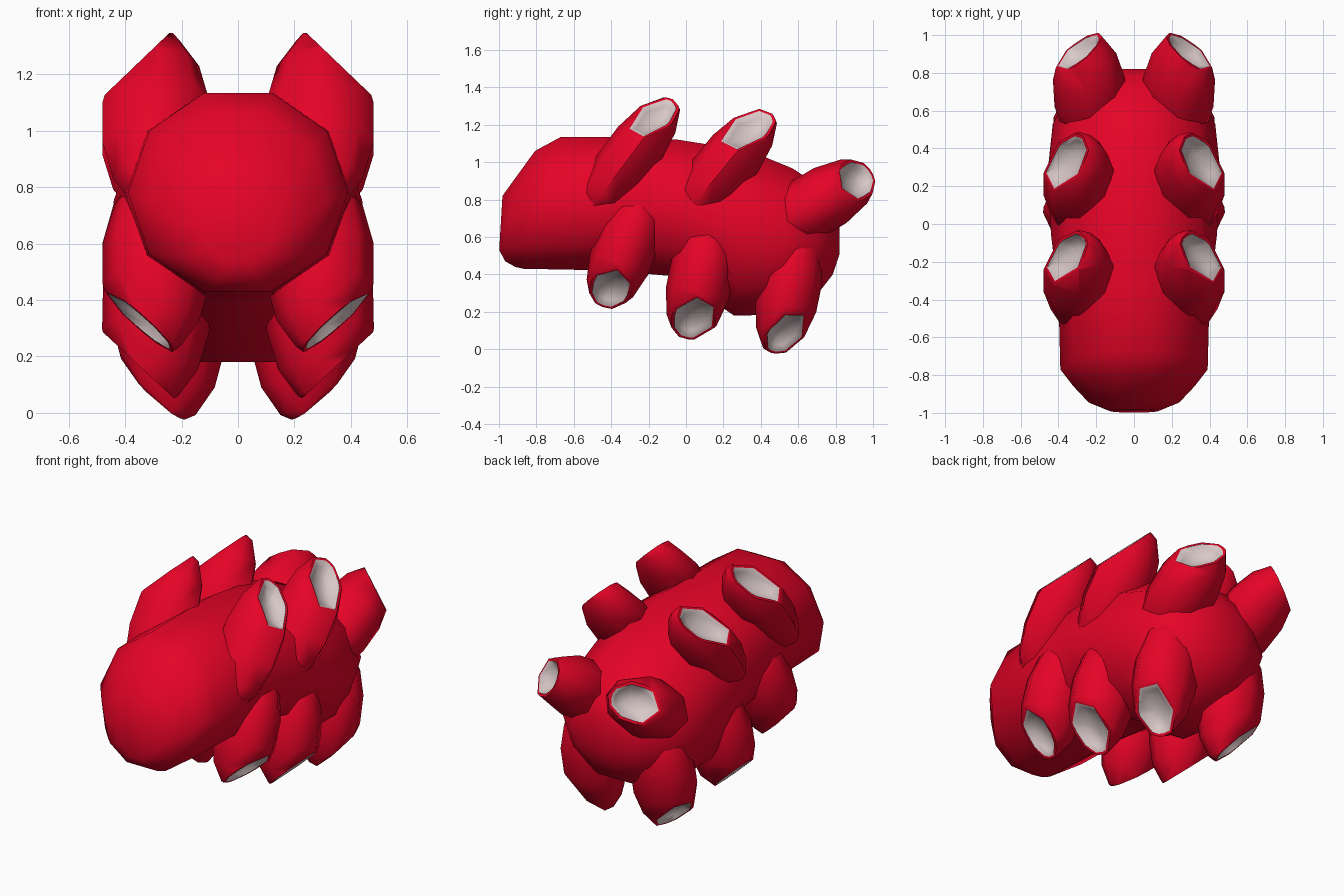
import bpy, bmesh, math
from mathutils import Vector, Matrix

if "Cube" in bpy.data.objects:
    bpy.data.objects.remove(bpy.data.objects["Cube"])


def material(name, rgb):
    m = bpy.data.materials.new(name)
    m.use_nodes = True
    m.diffuse_color = (*rgb, 1)
    m.node_tree.nodes["Principled BSDF"].inputs["Base Color"].default_value = (*rgb, 1)
    return m


RED = material("red skin", (0.79, 0.001, 0.02))
PALE = material("pale hollow", (0.70, 0.58, 0.58))


def make_object(name, bm, mats):
    mesh = bpy.data.meshes.new(name)
    bm.to_mesh(mesh)
    bm.free()
    for m in mats:
        mesh.materials.append(m)
    ob = bpy.data.objects.new(name, mesh)
    bpy.context.collection.objects.link(ob)
    bpy.ops.object.select_all(action="DESELECT")
    ob.select_set(True)
    bpy.context.view_layer.objects.active = ob
    bpy.ops.object.shade_smooth_by_angle(angle=math.radians(50))
    return ob


# Body: ten-sided rings along y (y, z, half width, half height, lean)
def make_body():
    rings = [(-.99, .675, .13, .152, .06), (-.945, .685, .24, .226, .1),
             (-.86, .75, .32, .326, .17), (-.77, .782, .39, .37, .28),
             (-.38, .778, .40, .375, .1), (-.05, .755, .44, .385, 0),
             (.3, .62, .455, .462, .1), (.53, .575, .43, .412, .1),
             (.70, .585, .34, .31, 0), (.785, .59, .22, .2, 0),
             (.82, .6, .1, .1, 0)]
    bm = bmesh.new()
    loops = []
    for y, z, rx, rz, lean in rings:
        loop = []
        for i in range(10):
            a = math.tau * i / 10
            h = rz * math.sin(a)
            loop.append(bm.verts.new((rx * math.cos(a), y + lean * h, z + h)))
        loops.append(loop)
    for a, b in zip(loops, loops[1:]):
        for i in range(10):
            j = (i + 1) % 10
            bm.faces.new((a[i], a[j], b[j], b[i]))
    bm.faces.new(loops[0])
    bm.faces.new(loops[-1])
    bmesh.ops.recalc_face_normals(bm, faces=bm.faces)
    return make_object("body", bm, [RED])


# Tube: stretched ball, sliced open by a slanted plane and hollowed
def make_tube(name, centre, axis, opening, normal, thick, length, wide=.195):
    c, a = Vector(centre), Vector(axis).normalized()
    o, n = Vector(opening), Vector(normal).normalized()
    side = (Vector((1, 0, 0)) - a * a.x).normalized()
    turn = Matrix((side, a.cross(side), a)).transposed().to_4x4()
    bm = bmesh.new()
    bmesh.ops.create_uvsphere(
        bm, u_segments=8, v_segments=7, radius=1,
        matrix=Matrix.Translation(c) @ turn @ Matrix.Diagonal((wide, thick, length, 1)))
    bmesh.ops.bisect_plane(bm, geom=bm.verts[:] + bm.edges[:] + bm.faces[:],
                           plane_co=o, plane_no=n, clear_outer=True)
    edges = [e for e in bm.edges if e.is_boundary]
    bmesh.ops.remove_doubles(bm, verts=list({v for e in edges for v in e.verts}), dist=.025)
    edges = [e for e in bm.edges if e.is_boundary]
    face = bmesh.ops.contextual_create(bm, geom=edges)["faces"][0]
    bmesh.ops.recalc_face_normals(bm, faces=bm.faces)
    bmesh.ops.inset_region(bm, faces=[face], thickness=.016)
    # Sink a shallow bowl in shrinking steps
    skin = set(bm.faces) - {face}
    for depth, shrink in ((.025, .8), (.02, .65), (.01, .4)):
        face = bmesh.ops.extrude_discrete_faces(bm, faces=[face])["faces"][0]
        mid = face.calc_center_median()
        for v in face.verts:
            v.co = mid + (v.co - mid) * shrink - n * depth
    for f in bm.faces:
        if f not in skin:
            f.material_index = 1
    ob = make_object(name, bm, [RED, PALE])
    ob.modifiers.new("mirror", "MIRROR").use_axis = (True, False, False)


make_body()
make_tube("upper_front_tubes", (.29, -.3, 1.03), (0, .6, .8),
          (.365, -.17, 1.23), (.69, 0, .72), .15, .4)
make_tube("upper_middle_tubes", (.29, .21, .98), (0, .63, .77),
          (.365, .35, 1.165), (.69, 0, .72), .16, .39)
make_tube("upper_rear_tubes", (.235, .70, .78), (.05, .85, .5),
          (.31, .89, .91), (.62, .66, .42), .175, .37)
make_tube("lower_front_tubes", (.29, -.33, .53), (0, -.35, -.93),
          (.365, -.4, .34), (.67, -.2, -.71), .17, .35)
make_tube("lower_middle_tubes", (.29, .075, .37), (.02, -.2, -.97),
          (.365, .03, .18), (.68, 0, -.73), .175, .35)
make_tube("lower_rear_tubes", (.235, .55, .31), (0, -.2, -.96),
          (.32, .56, .12), (.62, .25, -.7), .17, .36)
